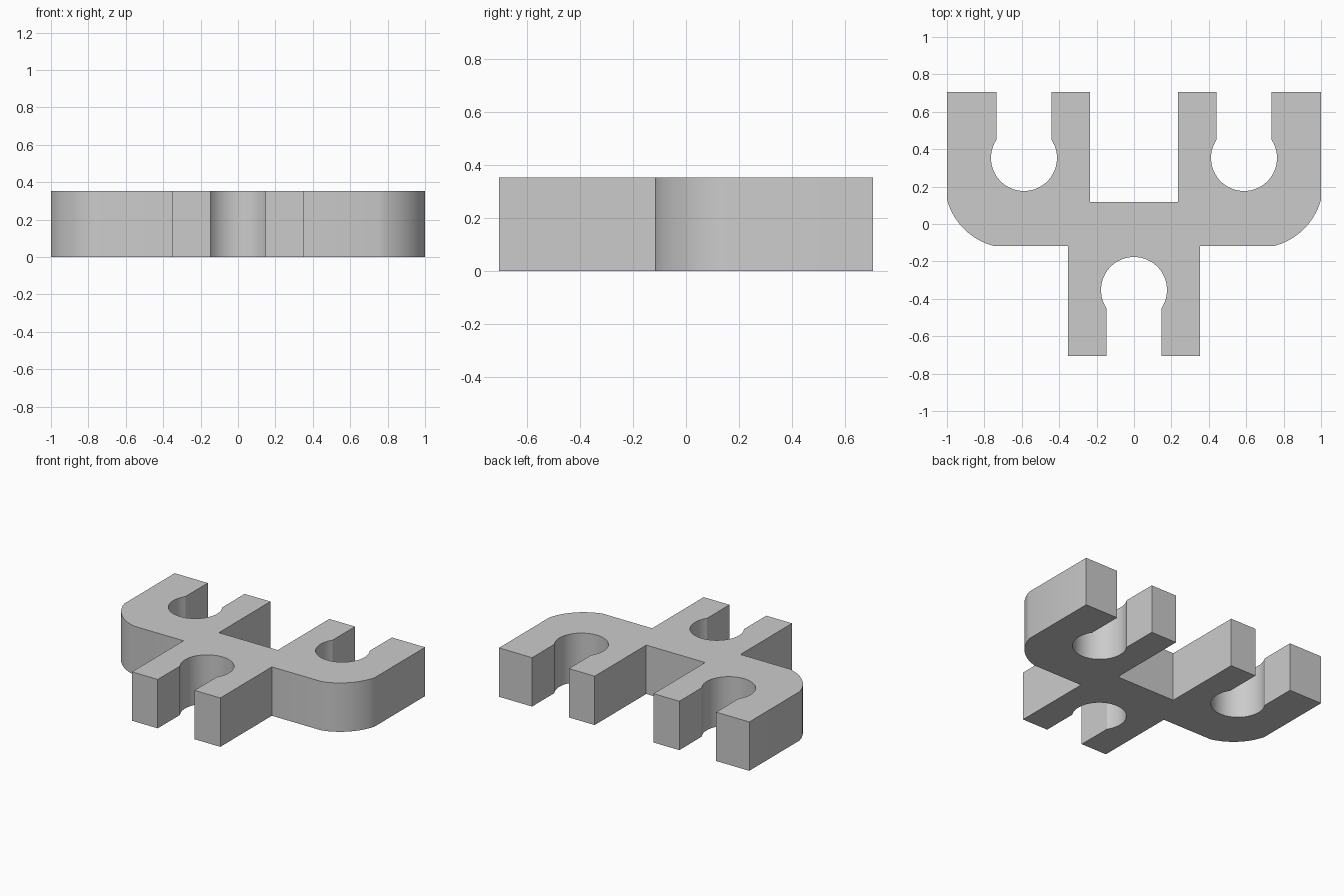
import bpy, bmesh
from math import radians, cos, sin, asin, atan2, degrees
from mathutils import Vector

cube = bpy.data.objects.get("Cube")
if cube:
    bpy.data.objects.remove(cube, do_unlink=True)

U = 1 / 17            # design unit: the clip is 34 units wide
THICK = 6 * U
HOLE_R, SLOT = 3, 2.5  # round seat radius and slot half width


def arc(cx, cy, r, a0, a1, n):
    """Points along an arc, angles in degrees."""
    return [(cx + r * cos(radians(a0 + (a1 - a0) * i / n)),
             cy + r * sin(radians(a0 + (a1 - a0) * i / n))) for i in range(n + 1)]


# Angle from the slot axis at which the slot meets the round seat
mouth = degrees(asin(SLOT / HOLE_R))

# Right half of the outline, from the front seat to the back notch
half = arc(0, -6, HOLE_R, 90, mouth - 90, 20)
half += [(SLOT, -12), (6, -12), (6, -2)]

# Rounded outer corner
start, end = Vector((12.75, -2)), Vector((17, 2.2))
mid, chord = (start + end) / 2, end - start
r = 6
centre = mid + Vector((-chord.y, chord.x)).normalized() * (r * r - chord.length_squared / 4) ** 0.5
a0, a1 = (degrees(atan2(p.y - centre.y, p.x - centre.x)) for p in (start, end))
half += arc(centre.x, centre.y, r, a0, a1, 10)

# Back arm with its open round seat
half += [(17, 12), (10 + SLOT, 12)]
half += arc(10, 6, HOLE_R, 90 - mouth, mouth - 270, 36)
half += [(10 - SLOT, 12), (4, 12), (4, 2)]

# Mirror the half, sharing the point on the centre line
outline = half + [(-x, y) for x, y in reversed(half[1:])]

# Extrude the outline into the clip body
bm = bmesh.new()
base = bm.faces.new([bm.verts.new((x * U, y * U, 0)) for x, y in outline])
top = bmesh.ops.extrude_face_region(bm, geom=[base], use_keep_orig=True)
bmesh.ops.translate(bm, vec=(0, 0, THICK),
                    verts=[v for v in top["geom"] if isinstance(v, bmesh.types.BMVert)])
bmesh.ops.recalc_face_normals(bm, faces=bm.faces)
mesh = bpy.data.meshes.new("three_way_clip")
bm.to_mesh(mesh)
bm.free()

clip = bpy.data.objects.new("three_way_clip", mesh)
bpy.context.collection.objects.link(clip)

# Plain grey plastic
grey = bpy.data.materials.new("light_grey")
grey.use_nodes = True
grey.diffuse_color = (0.6, 0.6, 0.6, 1)
grey.node_tree.nodes["Principled BSDF"].inputs["Base Color"].default_value = grey.diffuse_color
mesh.materials.append(grey)

# Smooth curved walls, crisp edges elsewhere
bpy.ops.object.select_all(action="DESELECT")
clip.select_set(True)
bpy.context.view_layer.objects.active = clip
bpy.ops.object.shade_smooth_by_angle(angle=radians(30))
